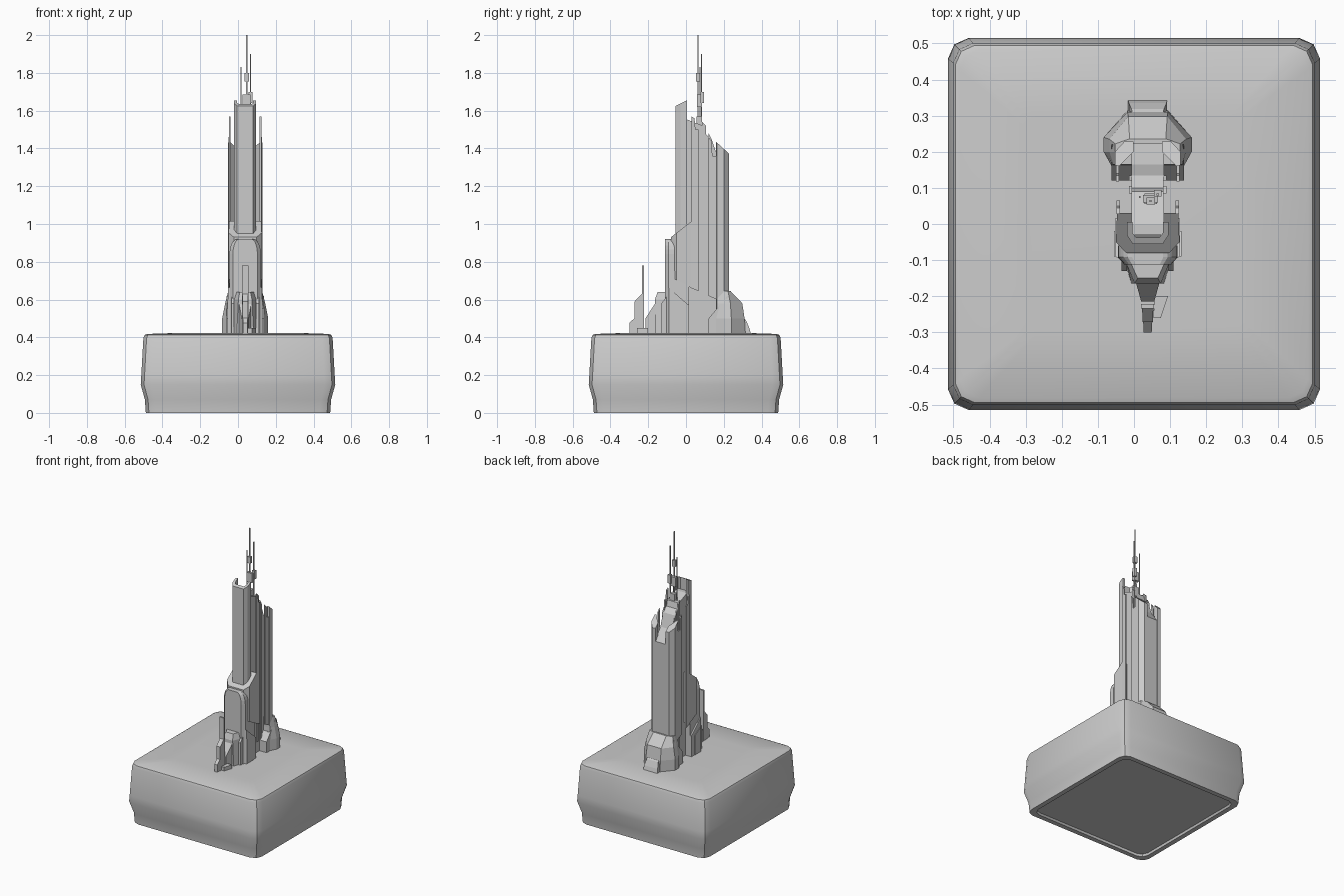
import bpy, bmesh, math
from mathutils import Vector

if "Cube" in bpy.data.objects:
    bpy.data.objects.remove(bpy.data.objects["Cube"], do_unlink=True)

CX = 0.038      # tower centre line
GROUND = 0.41   # tower parts start just inside the pedestal top

stone = bpy.data.materials.new("grey_stone")
GREY = (0.6, 0.6, 0.6, 1)
stone.use_nodes = True
stone.diffuse_color = GREY
stone.node_tree.nodes["Principled BSDF"].inputs["Base Color"].default_value = GREY


def loft(name, rings):
    """Skin equal-length rings of 3D points and cap both ends."""
    bm = bmesh.new()
    loops = [[bm.verts.new(p) for p in r] for r in rings]
    n = len(loops[0])
    for a, b in zip(loops, loops[1:]):
        for i in range(n):
            j = (i + 1) % n
            bm.faces.new((a[i], a[j], b[j], b[i]))
    bm.faces.new(loops[0][::-1])
    bm.faces.new(loops[-1])
    bmesh.ops.recalc_face_normals(bm, faces=bm.faces)
    me = bpy.data.meshes.new(name)
    bm.to_mesh(me)
    bm.free()
    me.materials.append(stone)
    ob = bpy.data.objects.new(name, me)
    bpy.context.collection.objects.link(ob)
    return ob


def both(half):
    """Mirror a half plan across the tower centre line into a closed plan."""
    return half + [(-x, y) for x, y in reversed(half)]


def slope(y0, z0, y1, z1):
    return lambda y: z0 + (z1 - z0) * (y - y0) / (y1 - y0)


def prism(name, plan, bottom, top):
    """Upright prism; bottom and top are heights or functions of y."""
    def ring(h):
        return [(x + CX, y, h(y) if callable(h) else h) for x, y in plan]
    return loft(name, [ring(bottom), ring(top)])


def tiers(name, levels):
    """Stacked symmetric plans, given as (height, half plan)."""
    return loft(name, [[(x + CX, y, z) for x, y in both(h)] for z, h in levels])


def side_cut(name, profile, x0, x1):
    """Side profile (y, z) extruded across x."""
    return loft(name, [[(CX + x, y, z) for y, z in profile] for x in (x0, x1)])


def pair(name, profile, x0, x1):
    side_cut("left_" + name, profile, x0, x1)
    side_cut("right_" + name, profile, -x1, -x0)


def box(name, x, y, sx, sy, z0, z1):
    plan = [(x - sx / 2, y - sy / 2), (x + sx / 2, y - sy / 2),
            (x + sx / 2, y + sy / 2), (x - sx / 2, y + sy / 2)]
    return loft(name, [[(px, py, z) for px, py in plan] for z in (z0, z1)])


# Pedestal: rounded square with flared waist, domed top and recessed underside
def square(r, z):
    c, m = r * 0.89, r * 0.966
    corner = [(r, c), (m, m), (c, r)]
    turns = [lambda x, y: (x, y), lambda x, y: (-y, x),
             lambda x, y: (-x, -y), lambda x, y: (y, -x)]
    return [(*t(x, y), z) for t in turns for x, y in corner]


pedestal = loft("pedestal", [square(r, z) for r, z in (
    (0.45, 0.015), (0.455, 0), (0.488, 0), (0.493, 0.07), (0.515, 0.15),
    (0.512, 0.2), (0.501, 0.395), (0.495, 0.412), (0.482, 0.418), (0.3, 0.424))])
bpy.ops.object.select_all(action='DESELECT')
pedestal.select_set(True)
bpy.context.view_layer.objects.active = pedestal
bpy.ops.object.shade_smooth_by_angle(angle=math.radians(32))

# Central core with stepped sloping roof
side_cut("core", [(-0.03, GROUND), (0.225, GROUND), (0.225, 1.28), (0.165, 1.36),
                  (0.135, 1.45), (0.1, 1.48), (0.09, 1.52), (0, 1.555),
                  (-0.03, 1.555)], -0.045, 0.045)
pair("core_rib", [(0.085, 0.5), (0.105, 0.5), (0.105, 1.52), (0.085, 1.54)], 0.043, 0.052)
pair("rear_core_rib", [(0.12, 0.5), (0.135, 0.5), (0.135, 1.45), (0.12, 1.48)], 0.043, 0.052)

# Tall front shell wrapping the core
prism("front_shell", both([(0.042, 0.005), (0.058, 0.005), (0.058, -0.03),
                           (0.042, -0.055)])[:4]
      + [(-0.042, -0.055), (-0.058, -0.03), (-0.058, 0.005), (-0.042, 0.005),
         (-0.042, -0.025), (-0.032, -0.037), (0.032, -0.037), (0.042, -0.025)],
      0.9, slope(-0.055, 1.625, 0.005, 1.655))

# Shoulder collar and lower skirt
prism("collar", both([(0.085, 0.03), (0.088, -0.05), (0.06, -0.08)]),
      slope(-0.08, 0.72, 0.03, 0.66), slope(-0.08, 0.93, 0.03, 1.015))
prism("lower_body", both([(0.08, 0.015), (0.08, -0.06), (0.06, -0.085)]), GROUND, 0.75)
prism("skirt", both([(0.09, 0.015), (0.09, -0.09), (0.07, -0.1)]),
      GROUND, slope(-0.1, 0.67, 0.015, 0.57))

# Rounded front buttress
arch = [(0.083, GROUND), (0.083, 0.84)]
for k in range(1, 6):
    a = math.radians(18 * k)
    arch.append((0.043 + 0.04 * math.cos(a), 0.84 + 0.08 * math.sin(a)))
outline = both(arch)
loft("front_buttress", [[(CX + x * s, y, z) for x, z in outline]
                        for s, y in ((1, -0.06), (1, -0.092), (0.78, -0.112))])

# Slim side fins
pair("front_fin", [(0.028, 0.66), (0.065, 0.645), (0.065, 1.5), (0.05, 1.5),
                   (0.045, 1.56), (0.028, 1.57)], 0.077, 0.086)
pair("rear_fin", [(0.118, 0.62), (0.165, 0.6), (0.165, 1.36), (0.14, 1.36),
                  (0.135, 1.44), (0.118, 1.46)], 0.08, 0.088)

# Rear shell panels
panel = [(0.04, 0.228), (0.065, 0.228), (0.091, 0.2), (0.091, 0.163),
         (0.08, 0.16), (0.04, 0.2)]
for label, s in (("left", 1), ("right", -1)):
    prism(label + "_rear_panel", [(x * s, y) for x, y in panel], 0.55,
          slope(0.165, 1.43, 0.225, 1.375))
    prism(label + "_rear_foot", [(s * 0.045, 0.12), (s * 0.1, 0.12),
                                 (s * 0.1, 0.22), (s * 0.045, 0.22)],
          GROUND, slope(0.12, 0.5, 0.22, 0.62))

# Rear annex and its low porch
tiers("rear_annex", [
    (GROUND, [(0.1, 0.16), (0.122, 0.2), (0.122, 0.24), (0.056, 0.315)]),
    (0.5, [(0.1, 0.16), (0.122, 0.2), (0.122, 0.24), (0.056, 0.31)]),
    (0.58, [(0.095, 0.165), (0.106, 0.2), (0.106, 0.235), (0.054, 0.298)]),
    (0.645, [(0.085, 0.165), (0.09, 0.2), (0.09, 0.222), (0.05, 0.236)])])
tiers("rear_porch", [
    (GROUND, [(0.055, 0.2), (0.055, 0.346)]),
    (0.45, [(0.055, 0.2), (0.052, 0.335)]),
    (0.49, [(0.055, 0.2), (0.045, 0.318)]),
    (0.51, [(0.05, 0.2), (0.04, 0.3)])])

# Front nose stepping down and narrowing
tiers("nose_block", [
    (GROUND, [(0.08, -0.09), (0.062, -0.112), (0.045, -0.165)]),
    (0.6, [(0.075, -0.09), (0.058, -0.112), (0.036, -0.165)]),
    (0.64, [(0.06, -0.09), (0.045, -0.112), (0.028, -0.15)])])
prism("nose_wedge", both([(0.036, -0.15), (0.018, -0.215)]),
      GROUND, slope(-0.215, 0.5, -0.15, 0.6))
pair("nose_pylon", [(-0.13, GROUND), (-0.1, GROUND), (-0.1, 0.62), (-0.13, 0.58)],
     0.058, 0.072)
pair("outer_step", [(-0.09, GROUND), (-0.02, GROUND), (-0.02, 0.56), (-0.09, 0.6)],
     0.085, 0.093)
box("nose_spike", CX, -0.228, 0.036, 0.012, GROUND, 0.78)
prism("nose_tower", both([(0.016, -0.225), (0.014, -0.272)]),
      GROUND, slope(-0.272, 0.59, -0.225, 0.64))
prism("nose_tip", both([(0.013, -0.265), (0.011, -0.3)]),
      GROUND, slope(-0.3, 0.475, -0.265, 0.51))
prism("side_ramp", [(0.015, -0.26), (0.036, -0.26), (0.056, -0.2), (0.02, -0.2)],
      GROUND, 0.45)

# Roof masts with equipment boxes
for i, (x, y, w, top) in enumerate(((0.046, 0.064, 0.006, 2.0),
                                    (0.016, 0.075, 0.005, 1.83),
                                    (0.066, 0.082, 0.006, 1.9))):
    box(f"mast_{i + 1}", x, y, w, w, 1.45, top)
box("upper_mast_box", 0.046, 0.064, 0.024, 0.02, 1.755, 1.8)
box("lower_mast_box", 0.046, 0.07, 0.042, 0.022, 1.62, 1.685)
box("rear_mast_box", 0.066, 0.085, 0.02, 0.018, 1.64, 1.7)
box("roof_unit", 0.046, 0.07, 0.035, 0.03, 1.48, 1.57)
